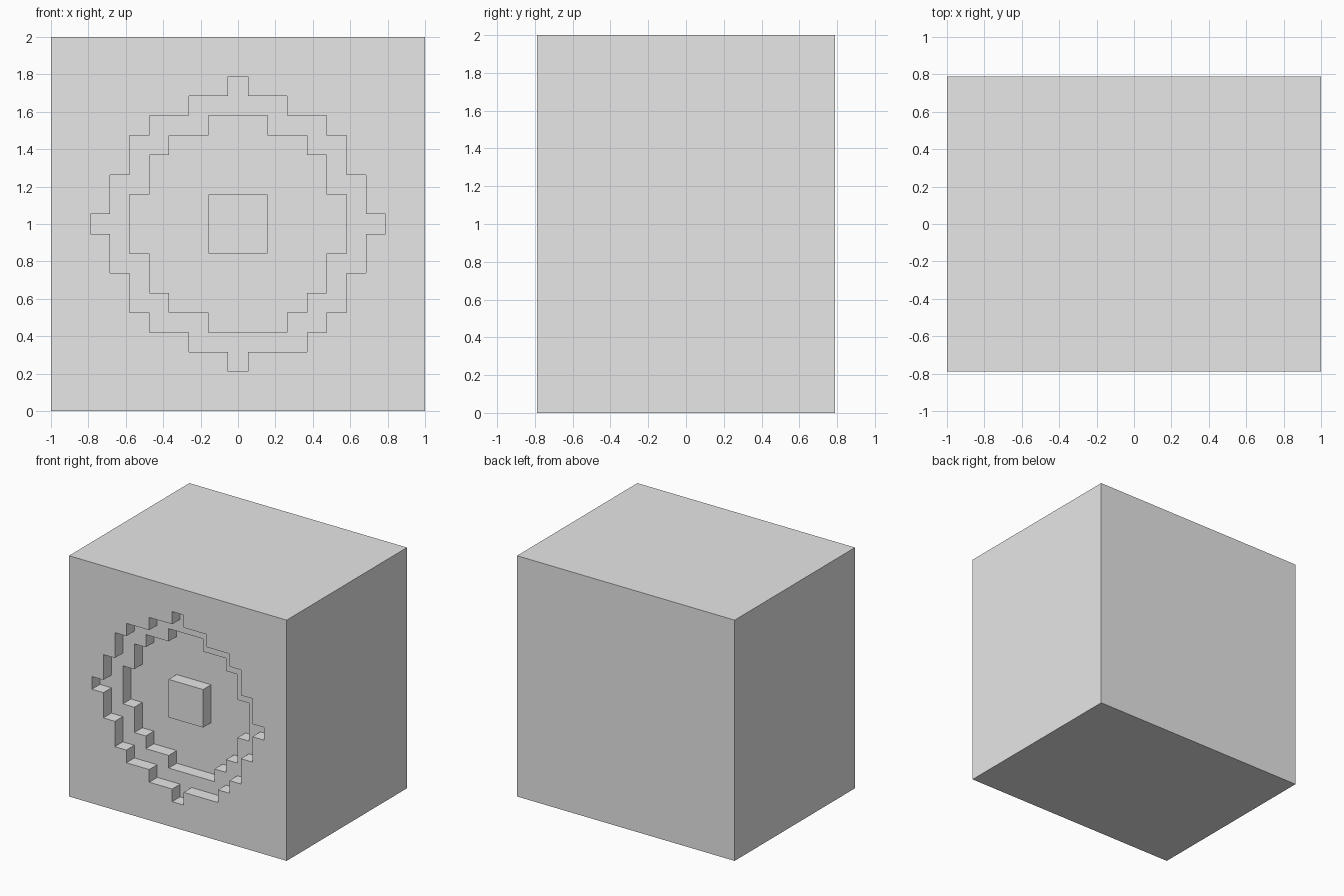
import bpy
import bmesh

if "Cube" in bpy.data.objects:
    bpy.data.objects.remove(bpy.data.objects["Cube"], do_unlink=True)

CELL = 2 / 19            # the block is 19 cells wide and high, 15 deep
FRONT = -7.5             # front plane, in cells

grey = bpy.data.materials.new("plain_grey")
grey.use_nodes = True
grey.diffuse_color = (0.8, 0.8, 0.8, 1)
grey.node_tree.nodes["Principled BSDF"].inputs["Base Color"].default_value = (0.8, 0.8, 0.8, 1)


def prism(name, outline, y0, y1):
    """Extrude an x/z outline, given in cells, from y0 to y1."""
    bm = bmesh.new()
    face = bm.faces.new([bm.verts.new((x * CELL, y0 * CELL, 1 + z * CELL)) for x, z in outline])
    out = bmesh.ops.extrude_face_region(bm, geom=[face])
    moved = [v for v in out["geom"] if isinstance(v, bmesh.types.BMVert)]
    bmesh.ops.translate(bm, verts=moved, vec=(0, (y1 - y0) * CELL, 0))
    bmesh.ops.recalc_face_normals(bm, faces=bm.faces)
    mesh = bpy.data.meshes.new(name)
    bm.to_mesh(mesh)
    bm.free()
    mesh.materials.append(grey)
    obj = bpy.data.objects.new(name, mesh)
    bpy.context.collection.objects.link(obj)
    return obj


def rectangle(w, h):
    return [(-w, -h), (w, -h), (w, h), (-w, h)]


def stepped_outline(steps, notch):
    """Stepped round outline from (half width, top) pairs, top row first.
    The row at index notch is one cell wider at the lower right."""
    right, left = [], []
    for i, (w, top) in enumerate(steps):
        bottom = steps[i + 1][1] if i + 1 < len(steps) else -top
        right += [(w, top), (w, bottom)]
        left += [(-w, top), (-w, bottom)]
    lower = []
    for i in reversed(range(len(steps) - 1)):
        w, top = steps[i]
        bottom = steps[i + 1][1]
        extra = 1 if i == notch else 0
        lower += [(w + extra, -bottom), (w + extra, -top)]
        left += [(-w, -bottom), (-w, -top)]
    return right + lower + left[::-1]


def carve(obj, cutter):
    mod = obj.modifiers.new("carve", 'BOOLEAN')
    mod.operation = 'DIFFERENCE'
    mod.solver = 'EXACT'
    mod.object = cutter
    bpy.context.view_layer.update()
    graph = bpy.context.evaluated_depsgraph_get()
    mesh = bpy.data.meshes.new_from_object(obj.evaluated_get(graph))
    obj.modifiers.clear()
    obj.data = mesh
    bpy.data.objects.remove(cutter, do_unlink=True)


# Main block
block = prism("block", rectangle(9.5, 9.5), FRONT, -FRONT)

# Shallow outer ring recess, then the deeper inner recess
outer = [(0.5, 7.5), (2.5, 6.5), (4.5, 5.5), (5.5, 4.5), (6.5, 2.5), (7.5, 0.5)]
inner = [(1.5, 5.5), (3.5, 4.5), (4.5, 3.5), (5.5, 1.5)]
carve(block, prism("outer_cutter", stepped_outline(outer, 1), FRONT - 1, FRONT + 1))
carve(block, prism("inner_cutter", stepped_outline(inner, 0), FRONT - 1, FRONT + 2))

# Square boss standing on the deep floor, level with the ring
prism("center_boss", rectangle(1.5, 1.5), FRONT + 1, FRONT + 2.2)
